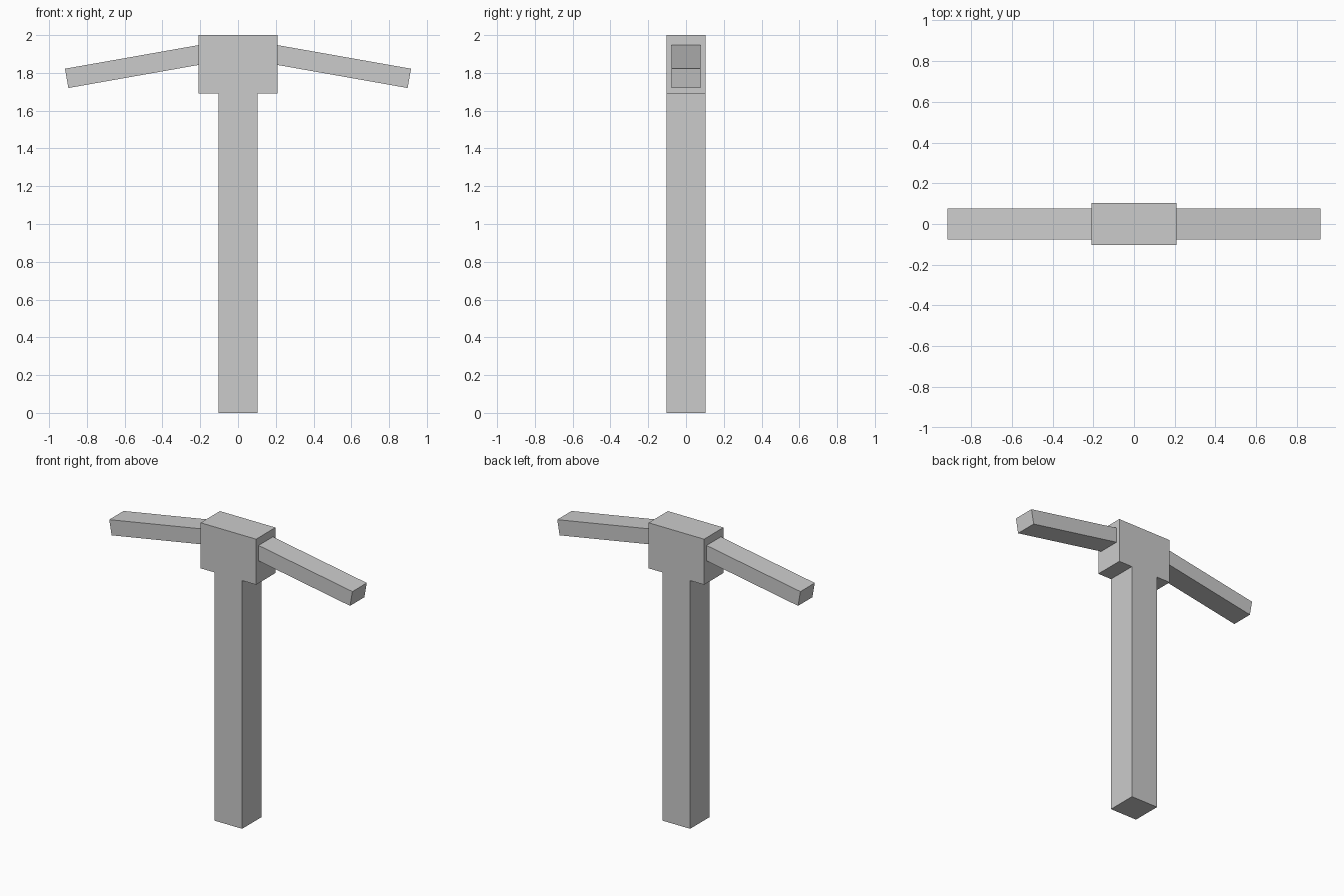
import bpy
import bmesh

if "Cube" in bpy.data.objects:
    bpy.data.objects.remove(bpy.data.objects["Cube"])

POST = 0.104       # half width of the post, also half depth of the body
HEAD = 0.209       # half width of the head block
HEAD_Z = 1.69      # underside of the head
ARM_DEPTH = 0.077  # half depth of the arms


def prism(name, profile, half_depth):
    """Extrude an x-z outline symmetrically along y."""
    bm = bmesh.new()
    face = bm.faces.new([bm.verts.new((x, -half_depth, z)) for x, z in profile])
    result = bmesh.ops.extrude_face_region(bm, geom=[face], use_keep_orig=True)
    verts = [v for v in result["geom"] if isinstance(v, bmesh.types.BMVert)]
    bmesh.ops.translate(bm, verts=verts, vec=(0, 2 * half_depth, 0))
    bmesh.ops.recalc_face_normals(bm, faces=bm.faces)
    mesh = bpy.data.meshes.new(name)
    bm.to_mesh(mesh)
    bm.free()
    obj = bpy.data.objects.new(name, mesh)
    bpy.context.collection.objects.link(obj)
    return obj


# Post and head block share flush front and back faces
half = [(POST, 0), (POST, HEAD_Z), (HEAD, HEAD_Z), (HEAD, 2)]
prism("post_and_head", half + [(-x, z) for x, z in reversed(half)], POST)

# Drooping arms, one on each side of the head
arm = [(HEAD, 1.842), (0.898, 1.72), (0.916, 1.822), (HEAD, 1.947)]
for name, side in (("right_arm", 1), ("left_arm", -1)):
    prism(name, [(side * x, z) for x, z in arm], ARM_DEPTH)
